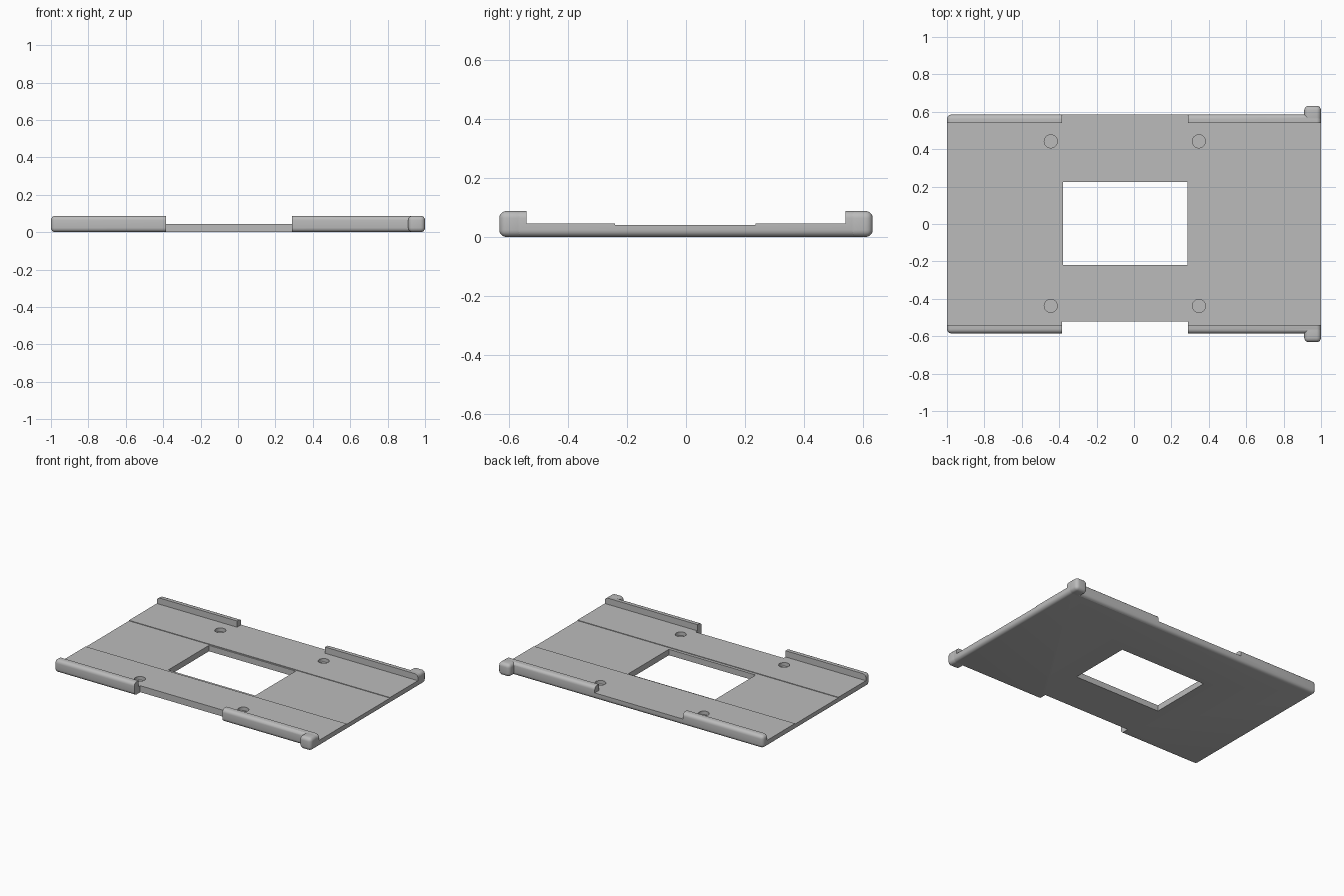
import bpy
import bmesh
from mathutils import Matrix, Vector

default = bpy.data.objects.get("Cube")
if default:
    bpy.data.objects.remove(default, do_unlink=True)

grey = bpy.data.materials.new("plain grey")
grey.use_nodes = True
grey.diffuse_color = (0.5, 0.5, 0.5, 1)
grey.node_tree.nodes["Principled BSDF"].inputs["Base Color"].default_value = (0.5, 0.5, 0.5, 1)

HEIGHT = 0.088     # top of the rails
FLOOR = 0.045      # top of the plate
GAP = (-0.385, 0.29)   # break between the rails


def finish(name, bm):
    mesh = bpy.data.meshes.new(name)
    bm.to_mesh(mesh)
    bm.free()
    mesh.materials.append(grey)
    obj = bpy.data.objects.new(name, mesh)
    bpy.context.collection.objects.link(obj)
    return obj


def box(name, x, y, z, radius=0):
    """Box from (min, max) ranges, optionally with rounded edges."""
    bm = bmesh.new()
    size = Vector((x[1] - x[0], y[1] - y[0], z[1] - z[0]))
    centre = Vector((sum(x), sum(y), sum(z))) / 2
    bmesh.ops.create_cube(bm, size=1, matrix=Matrix.Translation(centre) @ Matrix.Diagonal(size.to_4d()))
    if radius:
        bmesh.ops.bevel(bm, geom=bm.edges[:], offset=radius, segments=5, profile=0.5, affect='EDGES')
    return finish(name, bm)


def cylinder(name, x, y, z, radius):
    bm = bmesh.new()
    bmesh.ops.create_cone(bm, cap_ends=True, segments=32, radius1=radius, radius2=radius,
                          depth=z[1] - z[0], matrix=Matrix.Translation((x, y, sum(z) / 2)))
    return finish(name, bm)


def combine(target, tool, operation):
    """Apply a boolean and discard the tool."""
    tool.hide_render = True
    mod = target.modifiers.new(tool.name, 'BOOLEAN')
    mod.operation, mod.object, mod.solver = operation, tool, 'EXACT'
    bpy.context.view_layer.objects.active = target
    bpy.ops.object.modifier_apply(modifier=mod.name)
    bpy.data.objects.remove(tool, do_unlink=True)


# Rounded slab with a stop tab at each right-hand corner
tray = box("mounting_tray", (-1, 1), (-0.585, 0.585), (0, HEIGHT), 0.024)
for side in (-1, 1):
    span = sorted((side * 0.545, side * 0.632))
    combine(tray, box("stop_tab", (0.91, 1), span, (0, HEIGHT), 0.024), 'UNION')

# Hollow between the rails, the rail break, front notch, shallow channel and window
cutters = [
    ("rail_hollow", (-1.2, 1.2), (-0.54, 0.54), (FLOOR, 0.2)),
    ("rail_break", GAP, (-0.8, 0.8), (FLOOR, 0.2)),
    ("front_notch", GAP, (-0.8, -0.52), (-0.1, 0.2)),
    ("shallow_channel", (-1.2, 1.2), (-0.24, 0.235), (0.041, 0.2)),
    ("window", (-0.38, 0.285), (-0.22, 0.225), (-0.1, 0.2)),
]
for name, x, y, z in cutters:
    combine(tray, box(name, x, y, z), 'DIFFERENCE')

# Four blind holes
for x in (-0.445, 0.347):
    for y in (-0.438, 0.442):
        combine(tray, cylinder("blind_hole", x, y, (0.02, 0.2), 0.035), 'DIFFERENCE')

# Smooth fillets, sharp cut edges
bpy.ops.object.select_all(action='DESELECT')
tray.select_set(True)
bpy.context.view_layer.objects.active = tray
bpy.ops.object.shade_smooth_by_angle(angle=0.6)
